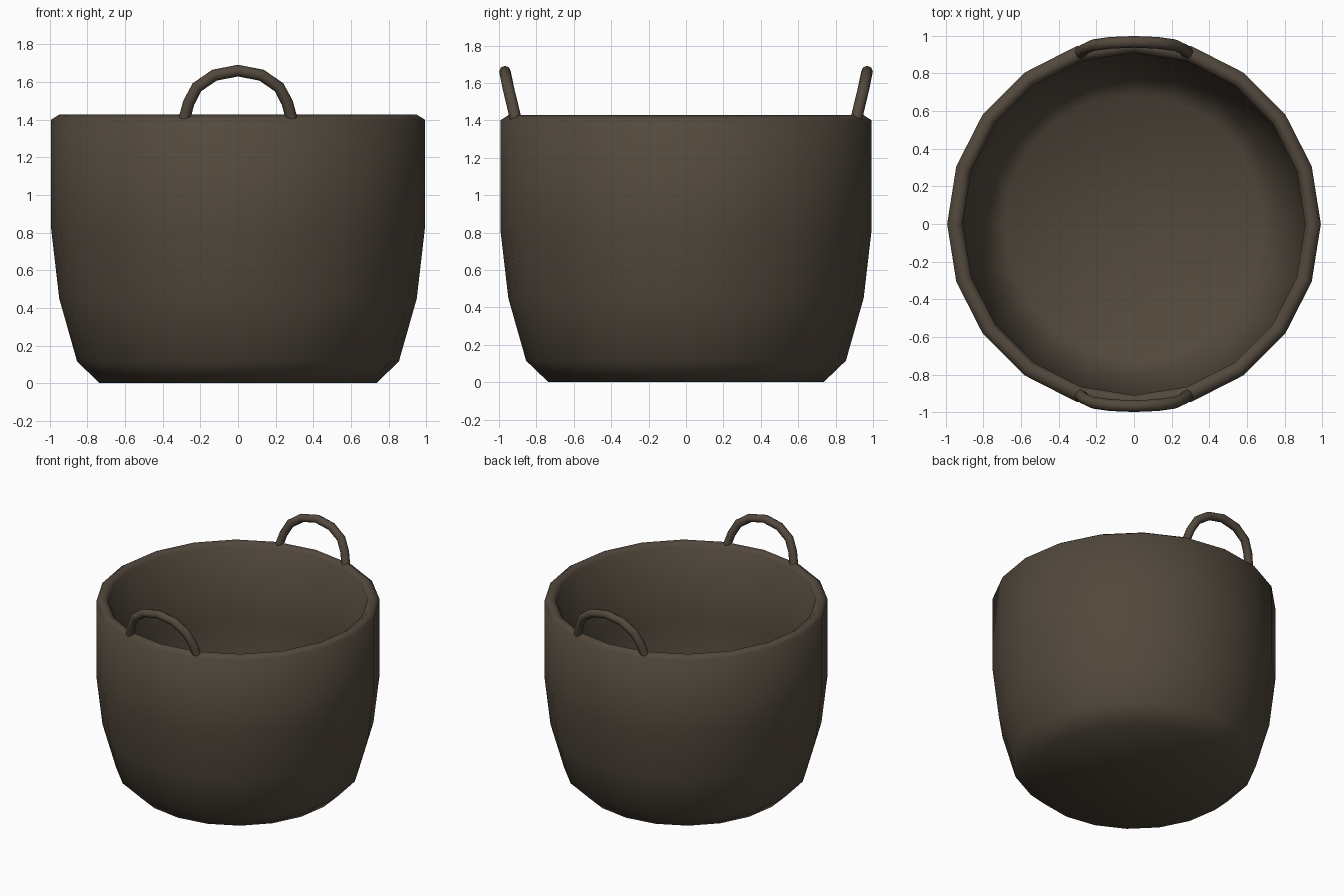
import bpy, bmesh, math
from mathutils import Vector

if "Cube" in bpy.data.objects:
    bpy.data.objects.remove(bpy.data.objects["Cube"])

brown = bpy.data.materials.new("dark_wicker_brown")
brown.diffuse_color = (0.085, 0.066, 0.046, 1)
brown.use_nodes = True
brown.node_tree.nodes["Principled BSDF"].inputs["Base Color"].default_value = brown.diffuse_color


def finish(bm, name):
    bmesh.ops.recalc_face_normals(bm, faces=bm.faces[:])
    for f in bm.faces:
        f.smooth = True
    me = bpy.data.meshes.new(name)
    bm.to_mesh(me)
    bm.free()
    me.materials.append(brown)
    ob = bpy.data.objects.new(name, me)
    bpy.context.collection.objects.link(ob)
    return ob


def bridge(bm, rings):
    n = len(rings[0])
    for a, b in zip(rings, rings[1:]):
        for i in range(n):
            j = (i + 1) % n
            bm.faces.new((a[i], a[j], b[j], b[i]))


def cap(bm, ring, z):
    c = bm.verts.new((0, 0, z))
    for i in range(len(ring)):
        bm.faces.new((ring[i], ring[(i + 1) % len(ring)], c))


# basket: 20-sided turned wall, outside up over the rim and down the inside
SIDES = 20
profile = [(0.735, 0.0), (0.855, 0.115), (0.95, 0.45), (0.993, 0.82),
           (0.993, 1.40), (0.95, 1.428), (0.91, 1.40), (0.91, 0.82),
           (0.875, 0.46), (0.79, 0.15), (0.69, 0.06)]
bm = bmesh.new()
rings = [[bm.verts.new((r * math.cos(2 * math.pi * i / SIDES),
                        r * math.sin(2 * math.pi * i / SIDES), z))
          for i in range(SIDES)] for r, z in profile]
bridge(bm, rings)
cap(bm, rings[0], 0.0)
cap(bm, rings[-1], 0.06)
finish(bm, "basket")

# handles: arched tubes leaning outwards, one at the back and one at the front
half = [(0.285, 0.91, 1.405), (0.262, 0.93, 1.49), (0.218, 0.95, 1.573),
        (0.125, 0.963, 1.637), (0.0, 0.968, 1.661)]
path = [Vector(p) for p in half] + [Vector((-x, y, z)) for x, y, z in half[-2::-1]]
TUBE, R = 8, 0.031
for name, side in (("back_handle", 1), ("front_handle", -1)):
    bm = bmesh.new()
    rings = []
    for k, p in enumerate(path):
        t = (path[min(k + 1, len(path) - 1)] - path[max(k - 1, 0)]).normalized()
        u = (Vector((0, 1, 0)) - t * t.y).normalized()
        v = t.cross(u)
        ring = []
        for i in range(TUBE):
            a = 2 * math.pi * i / TUBE
            q = p + R * (math.cos(a) * u + math.sin(a) * v)
            ring.append(bm.verts.new((q.x, q.y * side, q.z)))
        rings.append(ring)
    bridge(bm, rings)
    bm.faces.new(rings[0])
    bm.faces.new(rings[-1])
    ob = finish(bm, name)
    bpy.context.view_layer.objects.active = ob
    ob.select_set(True)
    bpy.ops.object.shade_smooth_by_angle(angle=math.radians(60))
    ob.select_set(False)
